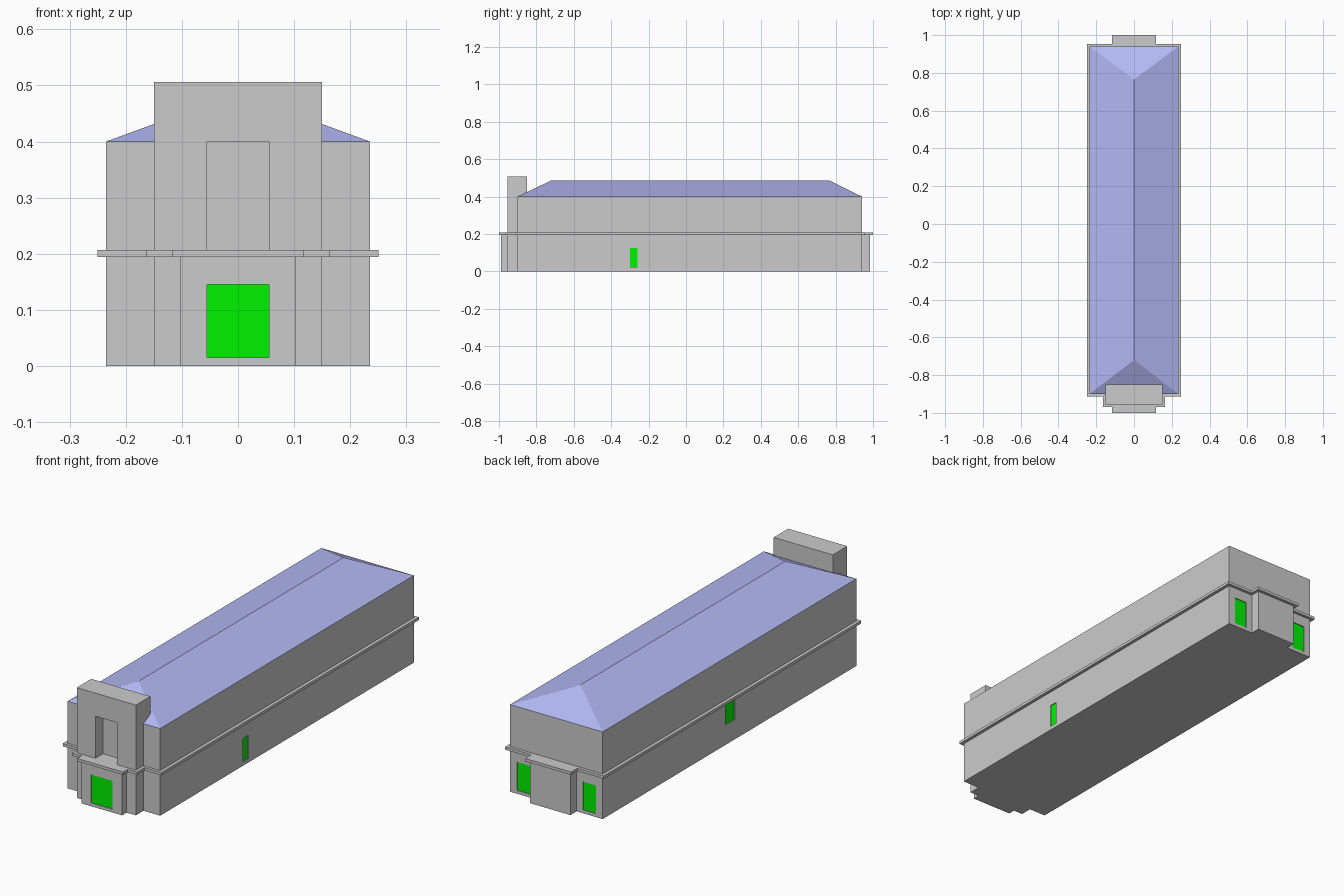
import bpy, bmesh
from mathutils import Vector

if "Cube" in bpy.data.objects:
    bpy.data.objects.remove(bpy.data.objects["Cube"])


def material(name, rgb):
    m = bpy.data.materials.new(name)
    m.diffuse_color = (*rgb, 1)
    m.use_nodes = True
    m.node_tree.nodes["Principled BSDF"].inputs["Base Color"].default_value = m.diffuse_color
    return m


def mesh_object(name, verts, faces, mat=None):
    bm = bmesh.new()
    vs = [bm.verts.new(v) for v in verts]
    for f in faces:
        bm.faces.new([vs[i] for i in f])
    bmesh.ops.recalc_face_normals(bm, faces=bm.faces)
    me = bpy.data.meshes.new(name)
    bm.to_mesh(me)
    bm.free()
    ob = bpy.data.objects.new(name, me)
    bpy.context.collection.objects.link(ob)
    if mat:
        me.materials.append(mat)
    return ob


def prism(name, outline, direction, mat=None):
    """Extrude a closed 3D outline along a direction."""
    n, d = len(outline), Vector(direction)
    low = [Vector(p) for p in outline]
    sides = [(i, (i + 1) % n, (i + 1) % n + n, i + n) for i in range(n)]
    caps = [tuple(range(n)), tuple(range(n, 2 * n))]
    return mesh_object(name, low + [p + d for p in low], sides + caps, mat)


def box(name, x, y, z, mat=None):
    base = [(x[0], y[0], z[0]), (x[1], y[0], z[0]), (x[1], y[1], z[0]), (x[0], y[1], z[0])]
    return prism(name, base, (0, 0, z[1] - z[0]), mat)


def mirrored(half):
    return half + [(-x, v) for x, v in reversed(half)]


def plan_slab(name, half, z0, z1):
    return prism(name, [(x, y, z0) for x, y in mirrored(half)], (0, 0, z1 - z0))


roof_blue = material("roof_blue", (0.45, 0.48, 0.9))
door_green = material("door_green", (0.0, 0.9, 0.0))
W, FRONT, BACK = 0.235, -0.90, 0.94

# Ground floor with stepped front entrance and back porch
ground = plan_slab("ground_floor", [
    (0.103, -0.988), (0.103, -0.955), (0.15, -0.955), (0.15, FRONT),
    (W, FRONT), (W, BACK), (0.103, BACK), (0.103, 0.985)], 0, 0.2)

# Cornice band following the same plan
plan_slab("cornice", [
    (0.117, -1.0), (0.117, -0.968), (0.164, -0.968), (0.164, -0.913),
    (0.25, -0.913), (0.25, 0.954), (0.117, 0.954), (0.117, 1.0)], 0.194, 0.207)

# Upper storey
box("upper_walls", (-W, W), (FRONT, BACK), (0.2, 0.4))

# Hipped roof
mesh_object("hip_roof", [
    (-W, FRONT, 0.4), (W, FRONT, 0.4), (W, BACK, 0.4), (-W, BACK, 0.4),
    (0, -0.72, 0.486), (0, 0.765, 0.486)],
    [(0, 1, 4), (1, 2, 5, 4), (2, 3, 5), (3, 0, 4, 5), (0, 3, 2, 1)], roof_blue)

# Front tower: arch-shaped face with a niche, and parapet block behind it
arch = mirrored([(0.055, 0.4), (0.055, 0.2), (0.15, 0.2), (0.15, 0.506)])
prism("tower_front", [(x, -0.955, z) for x, z in arch], (0, 0.055, 0))
box("tower_parapet", (-0.15, 0.15), (FRONT, -0.85), (0.4, 0.506))

# Doors: shallow recess cut in the wall, green panel at its back
R, OUT = 0.006, 0.02
doors = [
    ("front_door", "y", -1, -0.988, (-0.055, 0.055), (0.015, 0.145)),
    ("back_door_right", "y", 1, BACK, (0.135, 0.2), (0.015, 0.145)),
    ("back_door_left", "y", 1, BACK, (-0.2, -0.135), (0.015, 0.145)),
    ("side_door_right", "x", 1, W, (-0.3, -0.26), (0.018, 0.125)),
    ("side_window_left", "x", -1, -W, (-0.018, 0.05), (0.09, 0.182)),
]
for name, axis, s, wall, span, z in doors:
    def place(label, a, b, mat=None):
        depth = tuple(sorted((wall + s * a, wall + s * b)))
        x, y = (span, depth) if axis == "y" else (depth, span)
        return box(label, x, y, z, mat)

    cutter = place(name + "_cutter", -R, OUT)
    cutter.hide_render = True
    mod = ground.modifiers.new(name, "BOOLEAN")
    mod.operation, mod.solver, mod.object = "DIFFERENCE", "EXACT", cutter
    bpy.context.view_layer.objects.active = ground
    bpy.ops.object.modifier_apply(modifier=mod.name)
    bpy.data.objects.remove(cutter)
    place(name, -R - 0.004, -R + 0.002, door_green)
